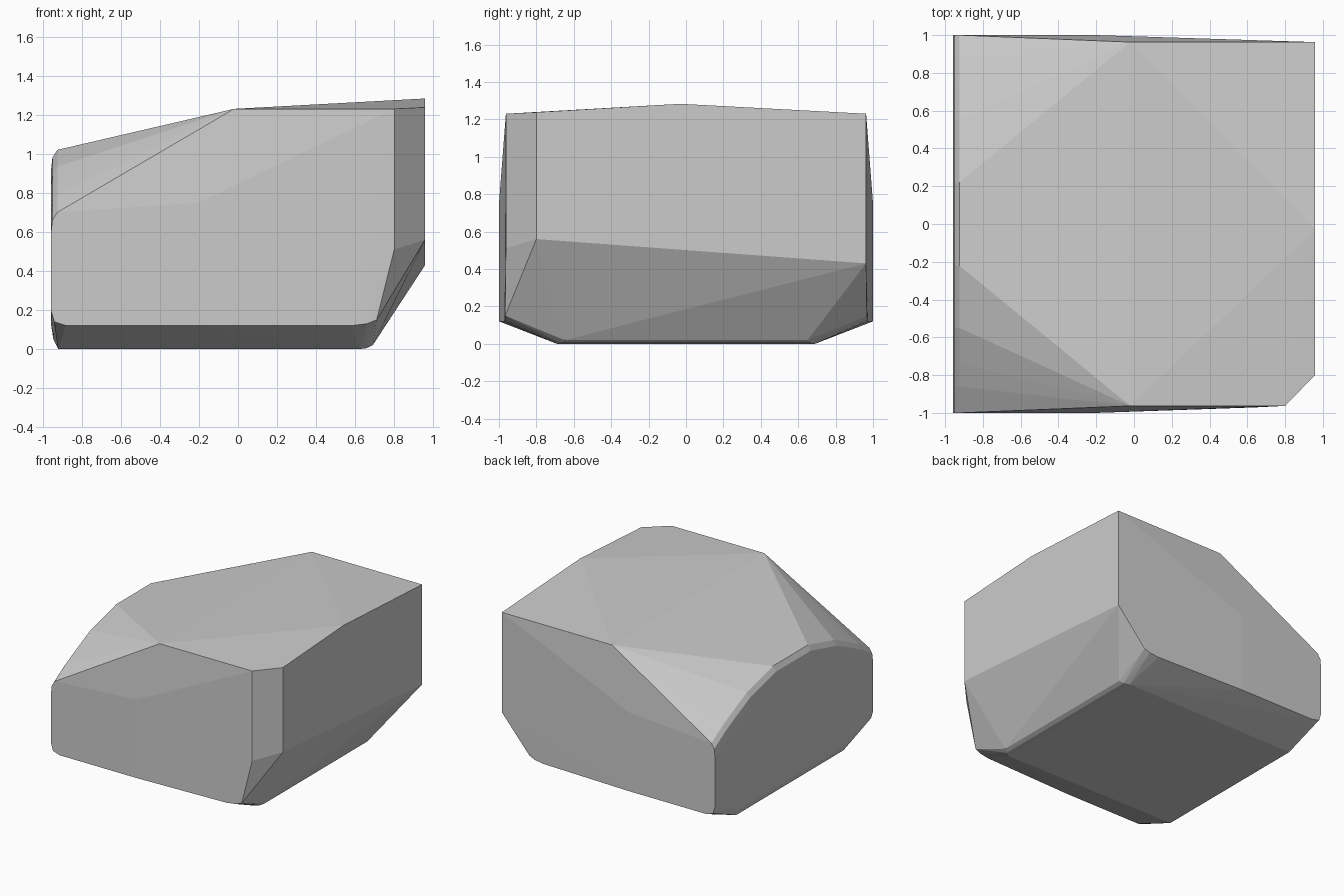
import bpy
import bmesh

if "Cube" in bpy.data.objects:
    bpy.data.objects.remove(bpy.data.objects["Cube"])

points = []


def both_sides(*coords):
    """Add each point together with its mirror across y = 0."""
    for x, y, z in coords:
        points.extend([(x, y, z), (x, -y, z)])


# Left end: arched outline repeated in three steps for a rounded rim
arch = [(0.22, 1.02), (0.55, 0.935), (0.73, 0.85), (0.86, 0.785), (1.0, 0.70)]
for x, drop in [(-0.925, 0.0), (-0.95, 0.04), (-0.958, 0.11)]:
    both_sides(*[(x, y, z - drop) for y, z in arch])

# Left end: lower rounded rim
both_sides((-0.958, 1.0, 0.20), (-0.94, 1.0, 0.14), (-0.958, 0.70, 0.13),
           (-0.945, 0.69, 0.05), (-0.92, 0.68, 0.0))

# Long sides: widest line and lower edge
both_sides((-0.20, 1.0, 0.75), (-0.88, 1.0, 0.12), (-0.20, 1.0, 0.12),
           (0.58, 0.973, 0.12), (0.66, 0.97, 0.13), (0.71, 0.967, 0.15))

# Underside, right edge softened
both_sides((0.62, 0.69, 0.0), (0.66, 0.67, 0.005), (0.69, 0.65, 0.02))

# Roof ridge points
both_sides((-0.02, 0.963, 1.23))
points += [(0.958, -0.03, 1.283)]

# Right end: full back corner, cut front corner
points += [(0.958, 0.963, 1.23), (0.958, 0.963, 0.43),
           (0.958, -0.80, 1.238), (0.958, -0.80, 0.56),
           (0.80, -0.963, 1.23), (0.80, -0.963, 0.51)]

# Wrap all outline points into one faceted block
bm = bmesh.new()
for p in points:
    bm.verts.new(p)
hull = bmesh.ops.convex_hull(bm, input=bm.verts[:])
loose = [v for v in bm.verts if not v.link_faces]
bmesh.ops.delete(bm, geom=loose, context='VERTS')
bmesh.ops.dissolve_limit(bm, angle_limit=0.008, verts=bm.verts[:], edges=bm.edges[:])
bmesh.ops.recalc_face_normals(bm, faces=bm.faces[:])
mesh = bpy.data.meshes.new("faceted_block")
bm.to_mesh(mesh)
bm.free()
block = bpy.data.objects.new("faceted_block", mesh)
bpy.context.collection.objects.link(block)
